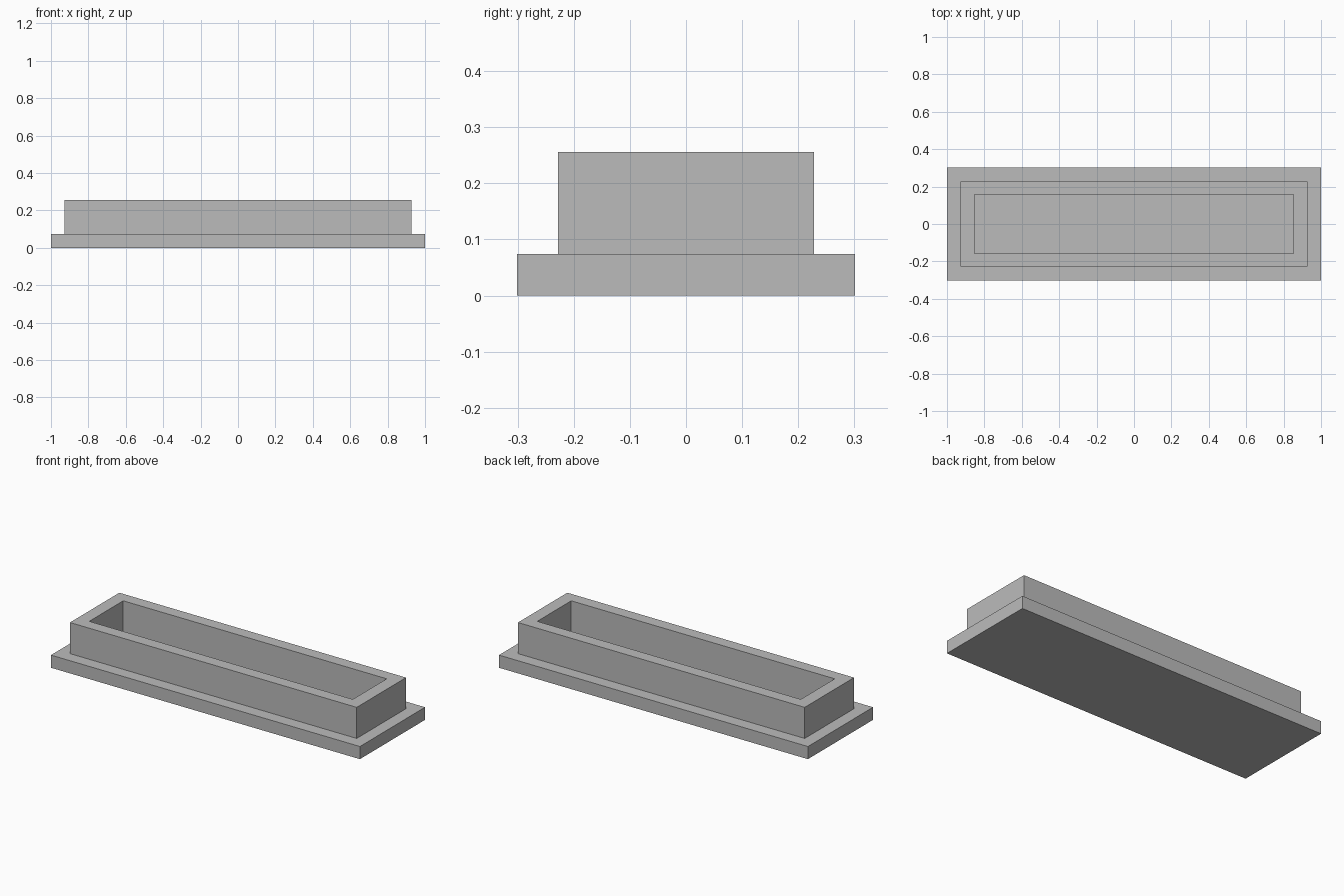
import bpy
import bmesh

cube = bpy.data.objects.get("Cube")
if cube:
    bpy.data.objects.remove(cube, do_unlink=True)

# Single plain grey finish
grey = bpy.data.materials.new("plain_grey")
grey.use_nodes = True
colour = (0.5, 0.5, 0.5, 1)
grey.diffuse_color = colour
grey.node_tree.nodes["Principled BSDF"].inputs["Base Color"].default_value = colour

# Half length, half width and height of each step, from underside to tray floor
BASE_H, TOP_H = 0.074, 0.256
steps = [
    (1.0, 0.301, 0),
    (1.0, 0.301, BASE_H),
    (0.928, 0.228, BASE_H),
    (0.928, 0.228, TOP_H),
    (0.853, 0.157, TOP_H),
    (0.853, 0.157, BASE_H),
]


def rectangle(bm, half_x, half_y, z):
    corners = ((-1, -1), (1, -1), (1, 1), (-1, 1))
    return [bm.verts.new((sx * half_x, sy * half_y, z)) for sx, sy in corners]


# Flanged tray: bridge the rectangles, then close underside and floor
bm = bmesh.new()
rings = [rectangle(bm, *step) for step in steps]
for low, high in zip(rings, rings[1:]):
    for i in range(4):
        j = (i + 1) % 4
        bm.faces.new((low[i], low[j], high[j], high[i]))
bm.faces.new(rings[0][::-1])
bm.faces.new(rings[-1])
bmesh.ops.recalc_face_normals(bm, faces=bm.faces)

mesh = bpy.data.meshes.new("flanged_tray")
bm.to_mesh(mesh)
bm.free()
mesh.materials.append(grey)
tray = bpy.data.objects.new("flanged_tray", mesh)
bpy.context.collection.objects.link(tray)
